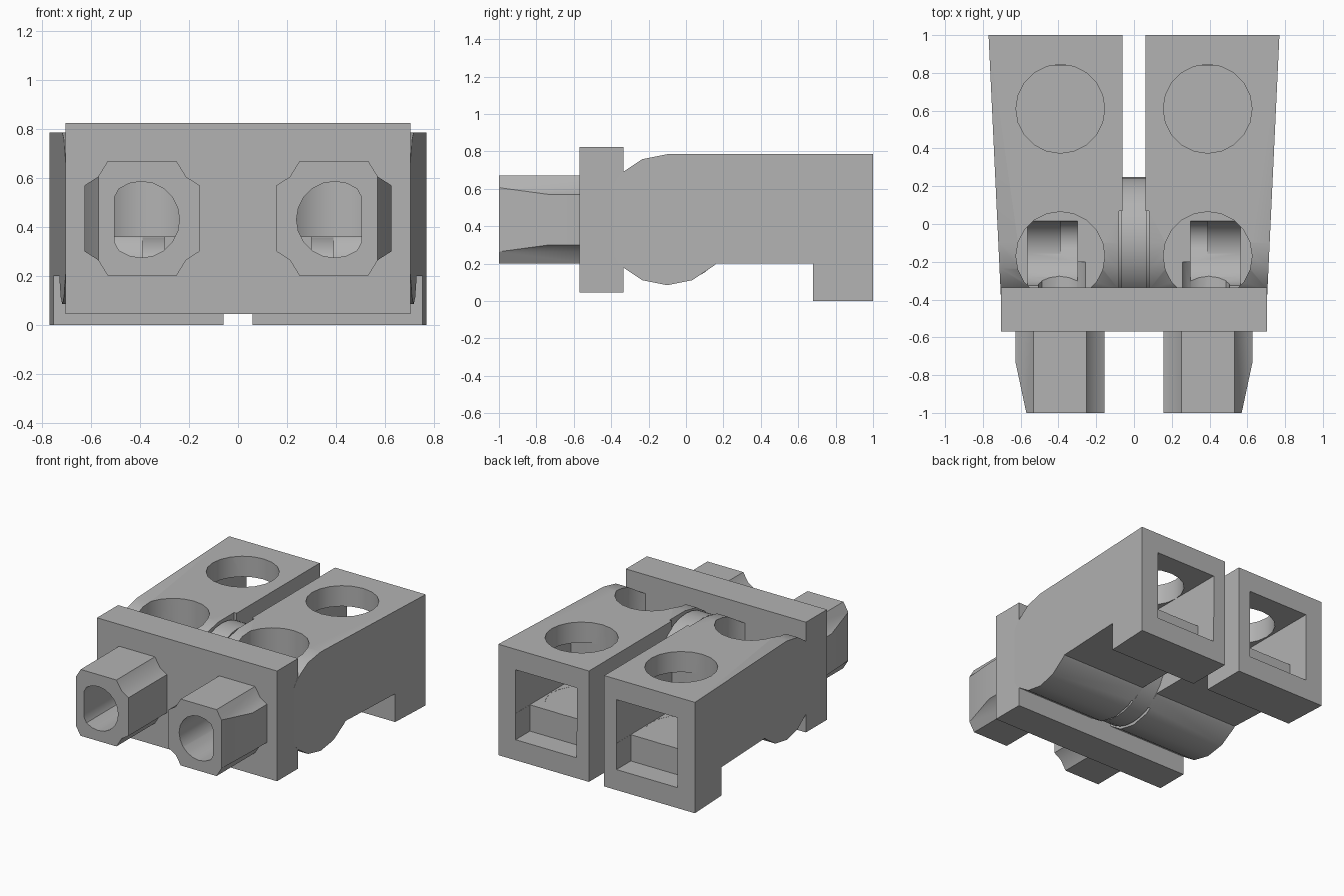
import bpy, bmesh, math
from mathutils import Vector

cube = bpy.data.objects.get("Cube")
if cube:
    bpy.data.objects.remove(cube, do_unlink=True)

grey = bpy.data.materials.new("grey_plastic")
grey.use_nodes = True
grey.diffuse_color = (0.45, 0.45, 0.45, 1)
grey.node_tree.nodes["Principled BSDF"].inputs["Base Color"].default_value = (0.45, 0.45, 0.45, 1)


def prism(name, profile, axis, lo, hi):
    """Extrude a closed 2D profile along an axis; profile is in the other two axes, in order."""
    bm = bmesh.new()
    ends = []
    for depth in (lo, hi):
        ring = []
        for a, b in profile:
            p = [a, b]
            p.insert("xyz".index(axis), depth)
            ring.append(bm.verts.new(Vector(p)))
        ends.append(ring)
        bm.faces.new(ring)
    n = len(profile)
    for i in range(n):
        j = (i + 1) % n
        bm.faces.new((ends[0][i], ends[0][j], ends[1][j], ends[1][i]))
    bmesh.ops.recalc_face_normals(bm, faces=bm.faces)
    mesh = bpy.data.meshes.new(name)
    bm.to_mesh(mesh)
    bm.free()
    mesh.materials.append(grey)
    obj = bpy.data.objects.new(name, mesh)
    bpy.context.collection.objects.link(obj)
    return obj


def rect(a0, a1, b0, b1):
    return [(a0, b0), (a1, b0), (a1, b1), (a0, b1)]


def circle(a, b, r, n):
    return [(a + r * math.cos(math.tau * i / n), b + r * math.sin(math.tau * i / n)) for i in range(n)]


def carve(obj, cutters):
    """Subtract the cutters, keep the result and remove the helpers."""
    for c in cutters:
        m = obj.modifiers.new("cut", "BOOLEAN")
        m.object, m.operation, m.solver = c, "DIFFERENCE", "EXACT"
    deps = bpy.context.evaluated_depsgraph_get()
    mesh = bpy.data.meshes.new_from_object(obj.evaluated_get(deps))
    obj.modifiers.clear()
    obj.data = mesh
    for c in cutters:
        c.hide_render = True
        bpy.data.objects.remove(c, do_unlink=True)


def wire_bore(s):
    """Round wire hole with a flat outer side."""
    return prism("bore", [(s * min(x, 0.505), z) for x, z in circle(0.395, 0.43, 0.156, 20)],
                 "y", -1.1, -0.2)


parts = []
# Side outline shared by both housings: rounded nose, flat top, foot at the back
nose = [(-0.1 + 0.35 * math.cos(math.radians(t)), 0.435 + 0.35 * math.sin(math.radians(t)))
        for t in (90 + 22.5 * k for k in range(11))]
outline = nose + [(0.16, 0.2), (0.68, 0.2), (0.68, 0), (1, 0), (1, 0.785)]

for side, s in (("left", 1), ("right", -1)):
    # Housing with tapering outer wall
    body = prism(side + "_housing", outline, "x", s * 0.06, s * 0.77)
    for v in body.data.vertices:
        if abs(v.co.x) > 0.5:
            v.co.x = s * (0.77 - 0.047 * (1 - v.co.y))
    cutters = [
        prism("rear_screw_hole", circle(s * 0.39, 0.61, 0.235, 20), "z", 0.33, 0.9),
        prism("front_screw_hole", circle(s * 0.39, -0.17, 0.235, 20), "z", 0.36, 0.9),
        prism("rear_chamber", rect(s * 0.155, s * 0.635, 0.331, 0.64), "y", 0.38, 1.1),
        prism("rear_recess", rect(s * 0.156, s * 0.634, 0.145, 0.5), "y", 0.84, 1.1),
        prism("clamp_trough", circle(-0.155, 0.4, 0.175, 24), "x", s * 0.3, s * 0.565),
        prism("clamp_slot", circle(-0.095, 0.32, 0.115, 20), "x", s * 0.3, s * 0.39),
        prism("inner_relief", rect(s * 0.03, s * 0.08, -0.6, 0.07), "z", -0.1, 0.9),
        wire_bore(s)]
    carve(body, cutters)

    # Wire socket with notched corners and a chamfered outer tip
    quarter = [(0.235, 0.135), (0.18, 0.17), (0.14, 0.235)]
    shape = quarter + [(-x, z) for x, z in reversed(quarter)]
    shape += [(-x, -z) for x, z in quarter] + [(x, -z) for x, z in reversed(quarter)]
    socket = prism(side + "_wire_socket", [(s * (0.392 + x), 0.435 + z) for x, z in shape],
                   "y", -1, -0.5)
    wedge = prism("wedge", [(s * 0.632, -0.71), (s * 0.5657, -1.02), (s * 0.8, -1.02), (s * 0.8, -0.71)],
                  "z", 0, 0.9)
    carve(socket, [wedge, wire_bore(s)])
    parts += [body, socket]

# Cross plate in front of the housings
plate = prism("front_plate", rect(-0.705, 0.705, 0.045, 0.825), "y", -0.57, -0.335)
carve(plate, [wire_bore(1), wire_bore(-1)])

# Round web joining the two housings
hub = prism("centre_web", circle(-0.09, 0.435, 0.34, 32), "x", -0.065, 0.065)
collar = prism("centre_collar", circle(-0.1, 0.435, 0.31, 32), "x", -0.085, 0.085)
parts += [plate, hub, collar]

for o in bpy.context.selected_objects:
    o.select_set(False)
for o in parts:
    o.select_set(True)
bpy.context.view_layer.objects.active = plate
bpy.ops.object.shade_smooth_by_angle(angle=math.radians(30))
